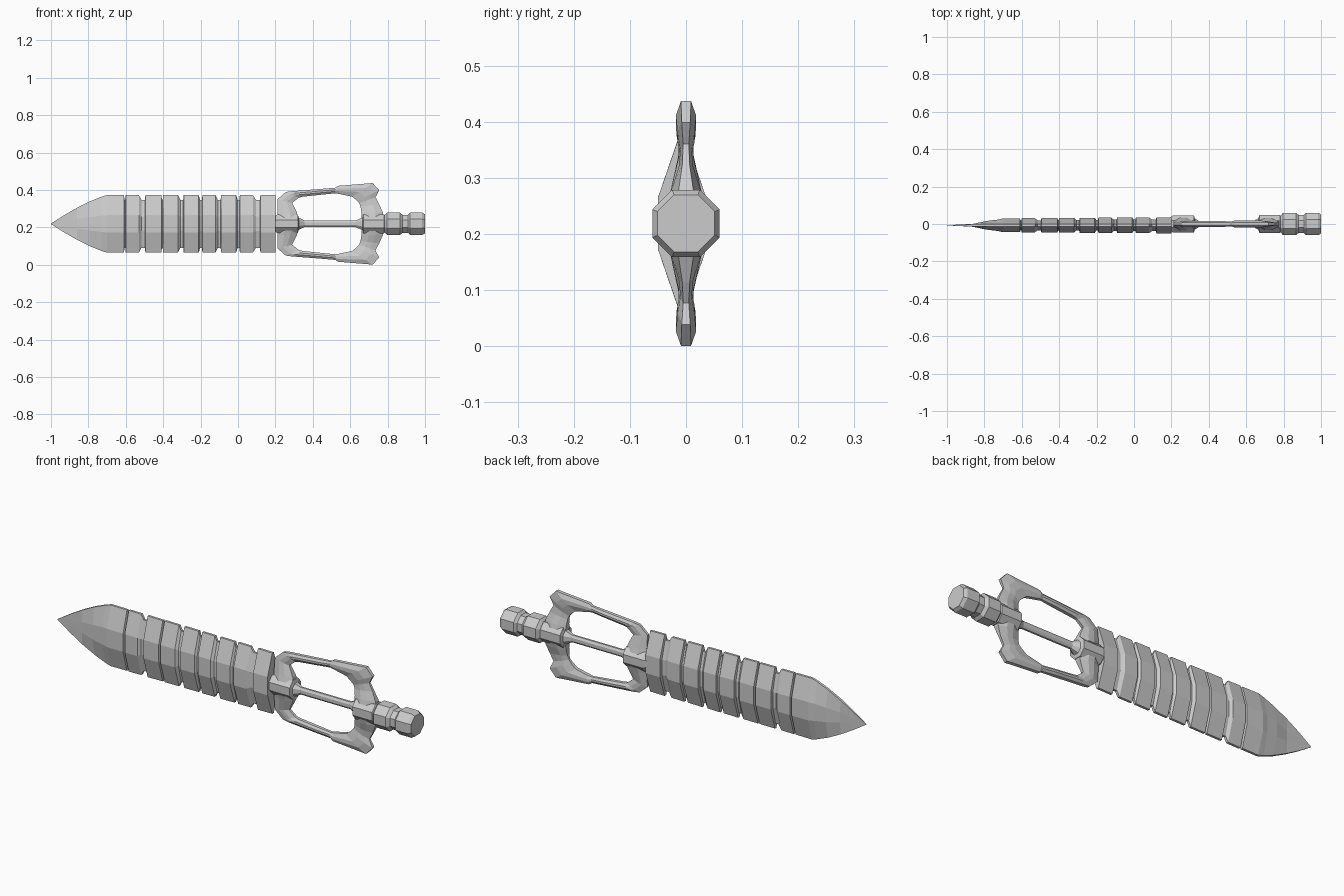
import bpy, bmesh, math

CZ = 0.219   # height of the long axis


def loft(name, rings):
    """Skin a list of equal-length point rings and cap both ends."""
    bm = bmesh.new()
    loops = [[bm.verts.new(p) for p in ring] for ring in rings]
    n = len(loops[0])
    for a, b in zip(loops, loops[1:]):
        for i in range(n):
            j = (i + 1) % n
            bm.faces.new((a[i], a[j], b[j], b[i]))
    bm.faces.new(loops[0])
    bm.faces.new(loops[-1])
    bmesh.ops.remove_doubles(bm, verts=bm.verts, dist=1e-5)
    bmesh.ops.recalc_face_normals(bm, faces=bm.faces)
    me = bpy.data.meshes.new(name)
    bm.to_mesh(me)
    bm.free()
    ob = bpy.data.objects.new(name, me)
    bpy.context.collection.objects.link(ob)
    return ob


def blade_ring(x, hz, hy, flat=0.3, edge=0.006, cy=-0.007):
    """Flattened diamond section: flat middle, thin cutting edges."""
    e, f = min(edge, hy), hz * flat
    pts = [(-e, hz), (-hy, f), (-hy, -f), (-e, -hz),
           (e, -hz), (hy, -f), (hy, f), (e, hz)]
    return [(x, cy + y, CZ + z) for y, z in pts]


def oct_ring(x, ry, rz):
    """Octagon with flats facing the axes (sizes are to the flats)."""
    k = 1 / math.cos(math.pi / 8)
    return [(x, ry * k * math.cos(a), CZ + rz * k * math.sin(a))
            for a in [math.pi / 8 + i * math.pi / 4 for i in range(8)]]


# Blade: pointed tip, then nine segments separated by grooves
rings = [blade_ring(x, hz, hy) for x, hz, hy in [
    (-1.0, 0.0015, 0.001), (-0.93, 0.046, 0.004), (-0.86, 0.086, 0.008),
    (-0.79, 0.121, 0.023), (-0.73, 0.145, 0.030)]]
starts = [-0.70, -0.60, -0.495, -0.40, -0.29, -0.19, -0.09, 0.01, 0.12]
ends = [-0.61, -0.53, -0.41, -0.32, -0.21, -0.12, -0.01, 0.08, 0.20]
for i, (s, e) in enumerate(zip(starts, ends)):
    hy = 0.037 + 0.006 * i / 8
    rings += [blade_ring(s, 0.154, hy), blade_ring(e, 0.153, hy)]
    if i < 8:
        nxt = starts[i + 1]
        gap = nxt - e
        rings += [blade_ring(e + gap * 0.4, 0.128, hy - 0.011),
                  blade_ring(nxt - 0.003, 0.128, hy - 0.011)]
loft("blade", rings)

# Grip core: front collar, thin rod, rear collar
loft("grip_core", [oct_ring(*s) for s in [
    (0.195, 0.036, 0.040), (0.21, 0.046, 0.049), (0.32, 0.046, 0.049),
    (0.325, 0.030, 0.032), (0.355, 0.012, 0.018), (0.63, 0.012, 0.018),
    (0.665, 0.030, 0.034), (0.67, 0.047, 0.051), (0.78, 0.047, 0.051),
    (0.79, 0.038, 0.040)]])

# Pommel: two octagonal knobs with a neck between
loft("pommel", [oct_ring(*s) for s in [
    (0.78, 0.040, 0.042), (0.797, 0.060, 0.060), (0.865, 0.060, 0.060),
    (0.88, 0.048, 0.048), (0.908, 0.048, 0.048), (0.92, 0.060, 0.060),
    (0.985, 0.060, 0.060), (1.0, 0.051, 0.051)]])

# Side guards: (outer x, outer z, inner x, inner z, half thickness)
guard = [
    (0.21, 0.035, 0.32, 0.035, 0.034), (0.21, 0.06, 0.315, 0.06, 0.027),
    (0.21, 0.13, 0.29, 0.112, 0.013), (0.255, 0.170, 0.325, 0.140, 0.013),
    (0.285, 0.174, 0.345, 0.145, 0.017), (0.45, 0.187, 0.45, 0.156, 0.017),
    (0.52, 0.193, 0.52, 0.163, 0.013), (0.535, 0.203, 0.54, 0.160, 0.018),
    (0.72, 0.218, 0.61, 0.145, 0.018), (0.755, 0.180, 0.635, 0.125, 0.015),
    (0.735, 0.142, 0.648, 0.110, 0.010), (0.755, 0.105, 0.655, 0.092, 0.013),
    (0.775, 0.06, 0.66, 0.06, 0.026), (0.775, 0.035, 0.66, 0.035, 0.032)]
for side, sign in (("upper", 1), ("lower", -1)):
    rings = []
    for ox, oz, ix, iz, t in guard:
        ring = []
        for u, y in [(0, -0.5), (0.35, -1), (0.65, -1), (1, -0.5),
                     (1, 0.5), (0.65, 1), (0.35, 1), (0, 0.5)]:
            ring.append((ox + (ix - ox) * u, t * y,
                         CZ + sign * (oz + (iz - oz) * u)))
        rings.append(ring)
    loft(side + "_guard", rings)
